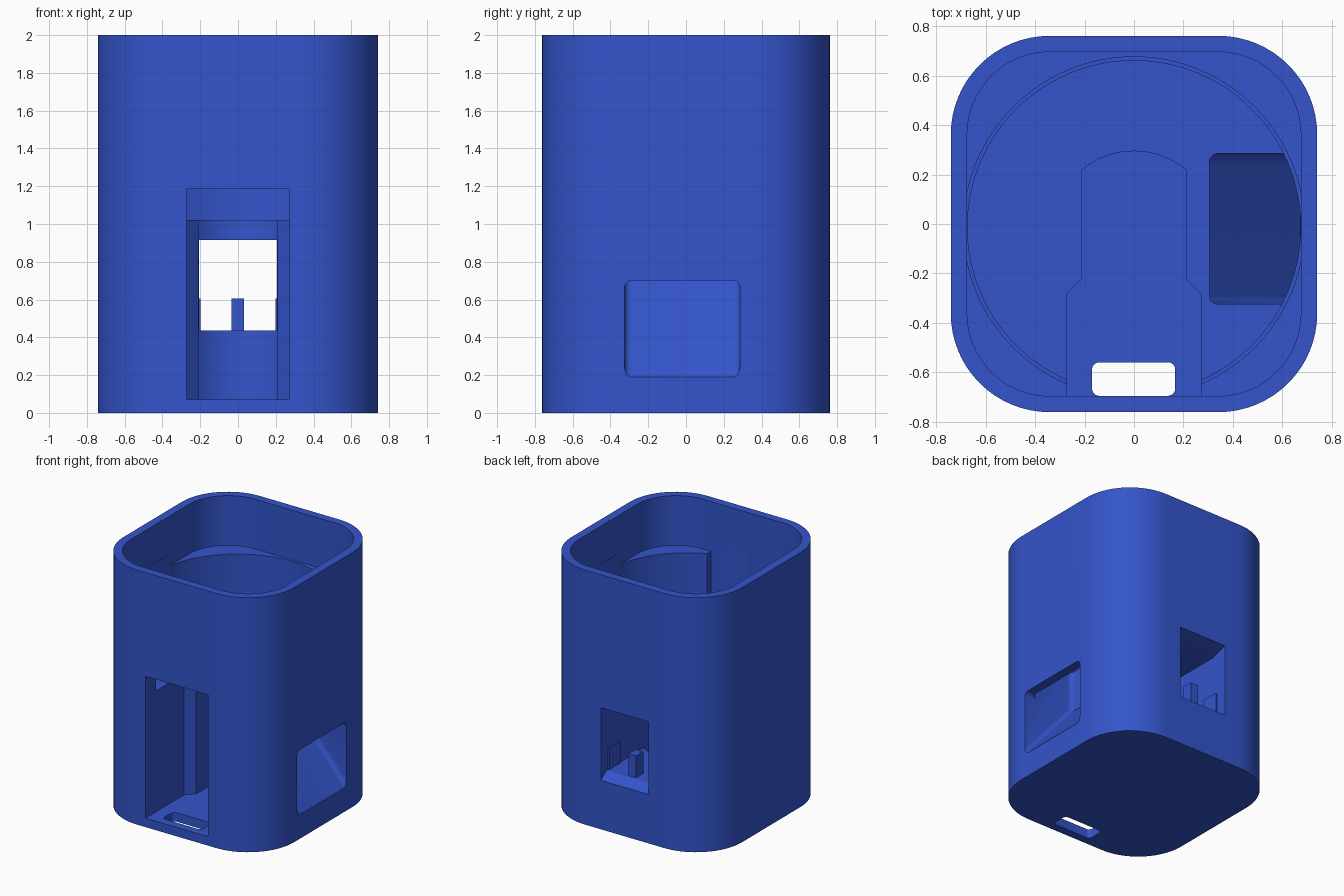
import bpy, bmesh, math

if "Cube" in bpy.data.objects:
    bpy.data.objects.remove(bpy.data.objects["Cube"])

blue = bpy.data.materials.new("royal blue")
blue.diffuse_color = (0.034, 0.09, 0.60, 1)
blue.use_nodes = True
blue.node_tree.nodes["Principled BSDF"].inputs["Base Color"].default_value = blue.diffuse_color


def prism(name, pts, a, b, axis="z"):
    """Extrude a 2D outline from a to b along an axis (x: yz, y: xz, z: xy)."""
    place = {"x": lambda u, v, w: (w, u, v),
             "y": lambda u, v, w: (u, w, v),
             "z": lambda u, v, w: (u, v, w)}[axis]
    bm = bmesh.new()
    lo = [bm.verts.new(place(u, v, a)) for u, v in pts]
    hi = [bm.verts.new(place(u, v, b)) for u, v in pts]
    bm.faces.new(lo)
    bm.faces.new(hi)
    n = len(pts)
    for i in range(n):
        j = (i + 1) % n
        bm.faces.new((lo[i], lo[j], hi[j], hi[i]))
    bmesh.ops.recalc_face_normals(bm, faces=bm.faces)
    me = bpy.data.meshes.new(name)
    bm.to_mesh(me)
    bm.free()
    me.materials.append(blue)
    ob = bpy.data.objects.new(name, me)
    bpy.context.collection.objects.link(ob)
    return ob


def rounded(x0, x1, y0, y1, r, seg=12):
    pts = []
    for k, (cx, cy) in enumerate([(x1 - r, y1 - r), (x0 + r, y1 - r),
                                  (x0 + r, y0 + r), (x1 - r, y0 + r)]):
        for i in range(seg + 1):
            t = math.pi / 2 * (k + i / seg)
            pts.append((cx + r * math.cos(t), cy + r * math.sin(t)))
    return pts


def circle(r, cy, n=96):
    return [(r * math.cos(2 * math.pi * i / n), cy + r * math.sin(2 * math.pi * i / n))
            for i in range(n)]


def rect(x0, x1, y0, y1):
    return [(x0, y0), (x1, y0), (x1, y1), (x0, y1)]


def cut(target, cutter):
    mod = target.modifiers.new("cut", "BOOLEAN")
    mod.operation = "DIFFERENCE"
    mod.solver = "EXACT"
    mod.object = cutter
    bpy.context.view_layer.objects.active = target
    bpy.ops.object.modifier_apply(modifier=mod.name)
    bpy.data.objects.remove(cutter)


# Outer shell block
body = prism("body", rounded(-.742, .742, -.762, .762, .40, 16), 0, 2)

# Upper cavity, then the stepped round well below it
cut(body, prism("upper_cavity", rounded(-.676, .676, -.697, .697, .335, 16), 1.61, 2.2))
cut(body, prism("well_top", circle(.69, -.013), 1.24, 1.7))
cut(body, prism("well", circle(.675, -.013), 1.02, 1.3))

# Central channel with tapered sides and a curved back
arc = []
half = math.asin(.21 / .33)
for i in range(17):
    t = half - 2 * half * i / 16
    arc.append((.33 * math.sin(t), -.035 + .33 * math.cos(t)))
channel = [(-.272, -.697), (.272, -.697), (.272, -.283), (.21, -.222)] + arc + \
          [(-.21, -.222), (-.272, -.283)]
cut(body, prism("channel", channel, .07, 1.1))
cut(body, prism("channel_top", rect(-.272, .272, -.697, -.3), 1.0, 1.7))

# Front doorway and the slot through the floor
cut(body, prism("doorway", rect(-.272, .272, .07, 1.185), -.9, -.6, "y"))
cut(body, prism("floor_slot", rounded(-.17, .167, -.696, -.56, .03, 6), -.1, .12))

# Rear window, flared at the outside
rear = [(.15, .435), (.69, .435), (.762, .385), (.9, .29),
        (.9, .98), (.762, .955), (.62, .915), (.15, .915)]
cut(body, prism("rear_window", rear, -.207, .207, "x"))

# Side chute: vertical shaft turning into a sloped outlet with rounded sides
k = (.70 - .19) / (.742 - .305)
chute_profile = [(.305, 1.2), (.305, .70), (.95, .70 - k * .645),
                 (.95, .70), (.672, .70), (.672, 1.2)]
chute = prism("chute", chute_profile, -.325, .285, "y")
bm = bmesh.new()
bm.from_mesh(chute.data)
ends = [e for e in bm.edges if abs(e.verts[0].co.y - e.verts[1].co.y) < 1e-5]
bmesh.ops.bevel(bm, geom=ends, offset=.035, segments=6, profile=.5, affect="EDGES")
bm.to_mesh(chute.data)
bm.free()
# The shaft only drops inside the round well
cut(body, chute)

# Small latch ribs standing on the rear window sill
prism("latch_post", rect(-.035, .032, .58, .67), .43, .605)
for side, name in ((-1, "left_latch_rib"), (1, "right_latch_rib")):
    prism(name, rect(*sorted((side * .198, side * .215)), .53, .67), .43, .605)

# Smooth curved walls, keep crisp edges
for ob in bpy.data.objects:
    ob.select_set(ob == body)
bpy.context.view_layer.objects.active = body
bpy.ops.object.shade_smooth_by_angle(angle=math.radians(25))
